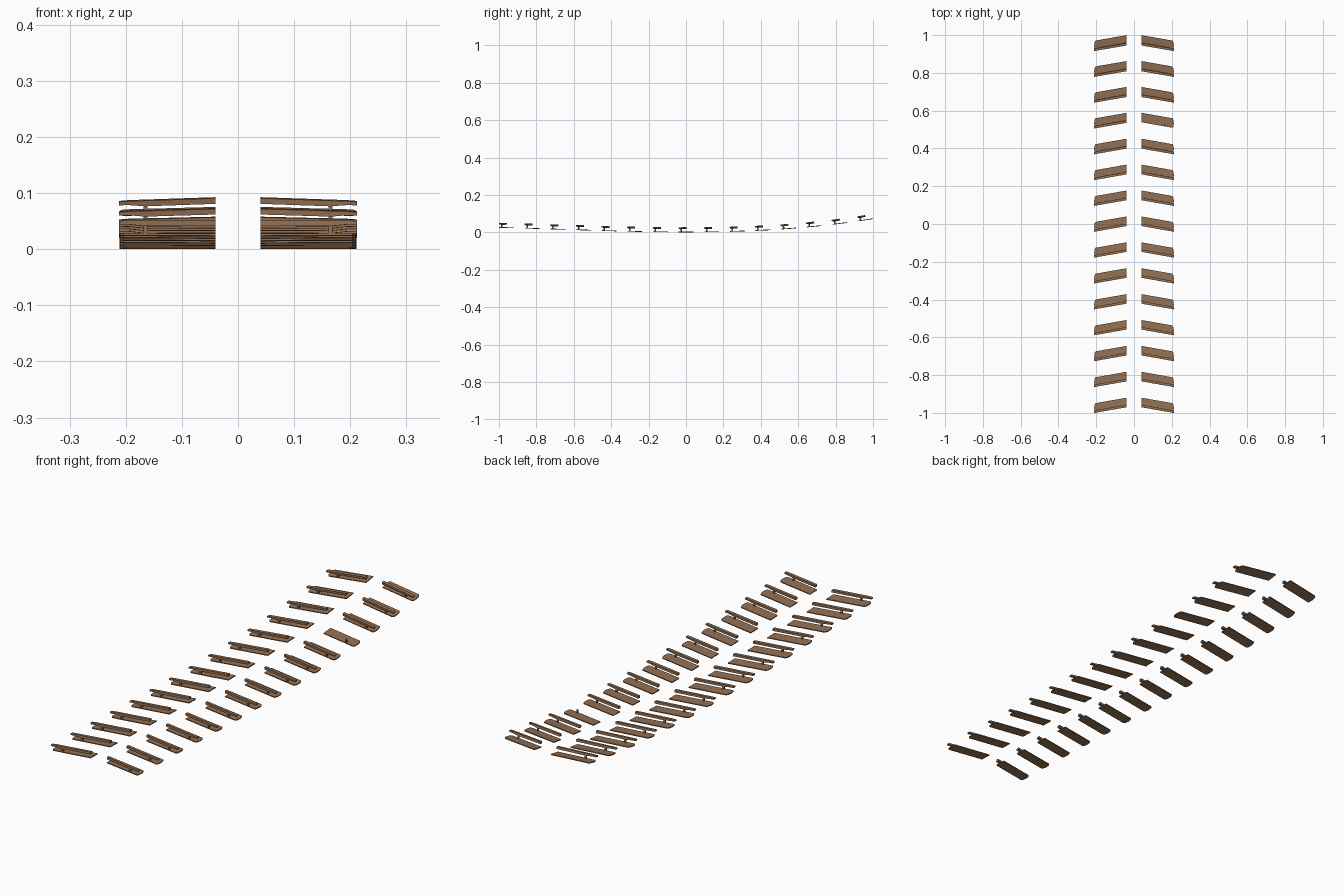
import bpy, bmesh, math
from mathutils import Matrix, Vector

if "Cube" in bpy.data.objects:
    bpy.data.objects.remove(bpy.data.objects["Cube"])

wood = bpy.data.materials.new("brown wood")
wood.diffuse_color = (0.30, 0.165, 0.088, 1)
wood.use_nodes = True
wood.node_tree.nodes["Principled BSDF"].inputs["Base Color"].default_value = wood.diffuse_color

ROWS, PITCH = 15, 0.1371
SLANT, MID_X = 0.176, 0.125


def hull_z(y):
    # long curve the rows follow: low in the middle, higher at the back
    return 0.0025 + 0.0478 * y ** 2 + 0.0235 * y ** 3


def prism(name, outline, depth, place):
    """Extrude a closed outline along depth and hand every point to place()."""
    bm = bmesh.new()
    face = bm.faces.new([bm.verts.new(p) for p in outline])
    ext = bmesh.ops.extrude_face_region(bm, geom=[face])
    for v in [g for g in ext["geom"] if isinstance(g, bmesh.types.BMVert)]:
        v.co += Vector(depth)
    for v in bm.verts:
        v.co = place(v.co)
    bmesh.ops.recalc_face_normals(bm, faces=bm.faces)
    me = bpy.data.meshes.new(name)
    bm.to_mesh(me)
    bm.free()
    me.materials.append(wood)
    ob = bpy.data.objects.new(name, me)
    bpy.context.collection.objects.link(ob)
    return ob


# plate outline (x, y) with chamfered outer corners
plate = [(0.04, -0.025, -0.002), (0.204, -0.025, -0.002), (0.209, -0.017, -0.002),
         (0.211, 0, -0.002), (0.209, 0.017, -0.002), (0.204, 0.025, -0.002),
         (0.04, 0.025, -0.002)]
# raised bar profile (x, z), thinner at its outer tip
bar = [(0.04, -0.026, 0.0155), (0.165, -0.026, 0.0145), (0.195, -0.026, 0.0175),
       (0.212, -0.026, 0.0175), (0.212, -0.026, 0.0235), (0.195, -0.026, 0.0245),
       (0.04, -0.026, 0.0255)]
# small post carrying the bar
post = [(0.161, -0.023, 0.002), (0.168, -0.023, 0.002),
        (0.168, -0.016, 0.002), (0.161, -0.016, 0.002)]

for i in range(ROWS):
    yc = (i - (ROWS - 1) / 2) * PITCH
    slope = (hull_z(yc + 0.01) - hull_z(yc - 0.01)) / 0.02
    tilt = Matrix.Rotation(math.atan(slope), 3, 'X')
    for side, label in ((-1, "left"), (1, "right")):
        def place(p):
            q = Vector((p.x * side, p.y - SLANT * (p.x - MID_X), p.z))
            return tilt @ q + Vector((0, yc, hull_z(yc)))
        prism(f"{label}_plate_{i + 1}", plate, (0, 0, 0.004), place)
        prism(f"{label}_post_{i + 1}", post, (0, 0, 0.014), place)
        # one bar on the right is missing, only its post remains
        if not (side == 1 and i == 11):
            prism(f"{label}_bar_{i + 1}", bar, (0, 0.013, 0), place)
